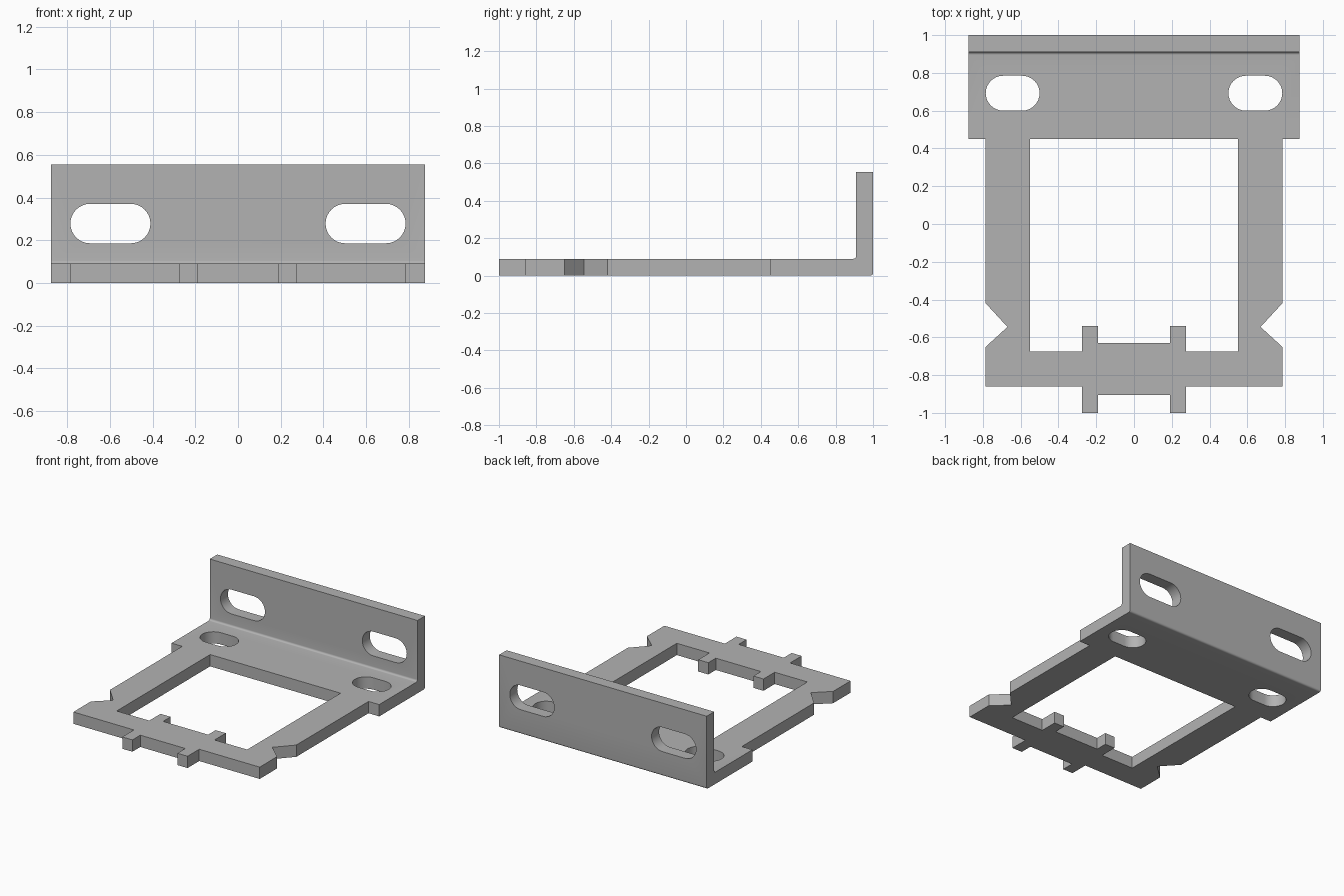
import bpy
import bmesh
from math import pi, cos, sin
from mathutils import Vector

if "Cube" in bpy.data.objects:
    bpy.data.objects.remove(bpy.data.objects["Cube"], do_unlink=True)

THICK, HEIGHT = 0.09, 0.555
SLOT_R = 0.0925

steel = bpy.data.materials.new("grey_steel")
steel.use_nodes = True
steel.diffuse_color = (0.45, 0.45, 0.45, 1)
steel.node_tree.nodes["Principled BSDF"].inputs["Base Color"].default_value = (0.45, 0.45, 0.45, 1)


def prism(name, outline, place, sweep):
    """Extrude a flat outline, placed in space by a function, along a vector."""
    bm = bmesh.new()
    face = bm.faces.new([bm.verts.new(place(a, b)) for a, b in outline])
    top = bmesh.ops.extrude_face_region(bm, geom=[face])["geom"]
    moved = [v for v in top if isinstance(v, bmesh.types.BMVert)]
    bmesh.ops.translate(bm, verts=moved, vec=Vector(sweep))
    bmesh.ops.recalc_face_normals(bm, faces=bm.faces[:])
    mesh = bpy.data.meshes.new(name)
    bm.to_mesh(mesh)
    bm.free()
    mesh.materials.append(steel)
    obj = bpy.data.objects.new(name, mesh)
    bpy.context.collection.objects.link(obj)
    return obj


def arc(cx, cy, r, start, end, steps):
    angles = [start + (end - start) * i / steps for i in range(steps + 1)]
    return [(cx + r * cos(t), cy + r * sin(t)) for t in angles]


def slot(cx, cy, half):
    """Rounded slot outline, long in its first axis."""
    d = half - SLOT_R
    return (arc(cx + d, cy, SLOT_R, -pi / 2, pi / 2, 16)
            + arc(cx - d, cy, SLOT_R, pi / 2, 3 * pi / 2, 16))


def mirrored(half):
    return half + [(-x, y) for x, y in reversed(half)]


def combine(obj, tool, operation):
    mod = obj.modifiers.new(tool.name, "BOOLEAN")
    mod.operation, mod.solver, mod.object = operation, "EXACT", tool
    bpy.ops.object.modifier_apply(modifier=mod.name)
    bpy.data.objects.remove(tool, do_unlink=True)


def flat(z):
    return lambda a, b: (a, b, z)


# Bent sheet: L section with a rounded bend, swept across the width
bend = 0.015
section = ([(-1.1, 0)] + arc(1 - bend, bend, bend, -pi / 2, 0, 6)
           + [(1, HEIGHT), (1 - THICK, HEIGHT)]
           + arc(1 - THICK - bend, THICK + bend, bend, 0, -pi / 2, 6)
           + [(-1.1, THICK)])
bracket = prism("mounting_bracket", section, lambda a, b: (-1, a, b), (2, 0, 0))
bpy.context.view_layer.objects.active = bracket
bracket.select_set(True)

# Outer outline with front tabs, side notches and wider rear flange
outer = mirrored([(0.19, -0.905), (0.19, -1), (0.275, -1), (0.275, -0.86),
                  (0.785, -0.86), (0.785, -0.65), (0.67, -0.545), (0.785, -0.42),
                  (0.785, 0.45), (0.875, 0.45), (0.875, 1.1)])
combine(bracket, prism("outer_outline", outer, flat(-0.2), (0, 0, 1)), "INTERSECT")

# Central window with two inner tabs
window = mirrored([(0.19, -0.63), (0.19, -0.54), (0.275, -0.54), (0.275, -0.675),
                   (0.55, -0.675), (0.55, 0.45)])
combine(bracket, prism("window", window, flat(-0.2), (0, 0, 0.5)), "DIFFERENCE")

# Slots through the base and the upright wall
for side in (-1, 1):
    base = slot(side * 0.6425, 0.6925, 0.1425)
    combine(bracket, prism("base_slot", base, flat(-0.2), (0, 0, 0.5)), "DIFFERENCE")
    wall = slot(side * 0.5975, 0.278, 0.1875)
    combine(bracket, prism("wall_slot", wall, lambda a, b: (a, 0.8, b), (0, 0.4, 0)), "DIFFERENCE")

bpy.ops.object.shade_smooth_by_angle(angle=pi / 6)
